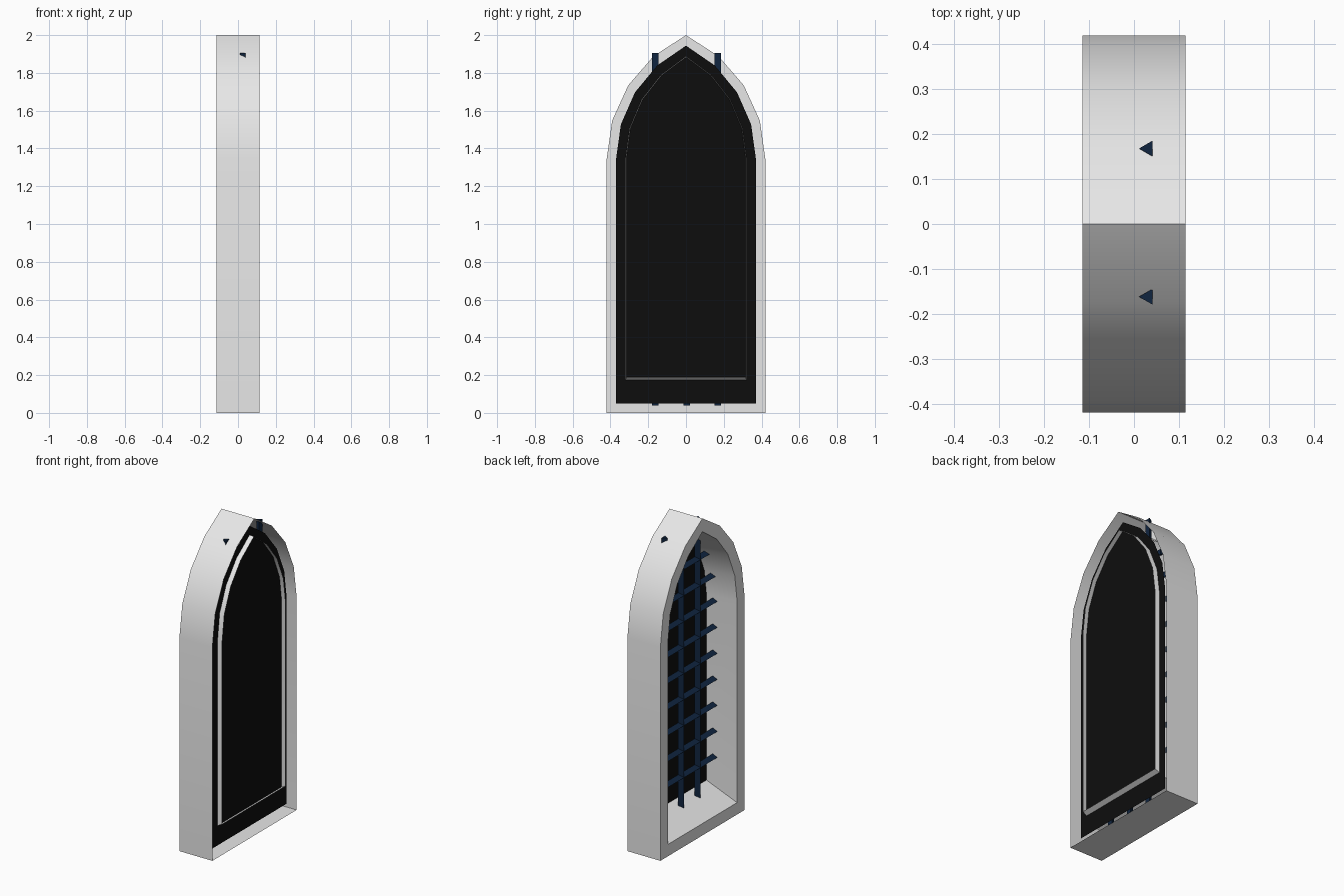
import bpy, bmesh, math

cube = bpy.data.objects.get("Cube")
if cube:
    bpy.data.objects.remove(cube, do_unlink=True)

HALF_WIDTH, HALF_DEPTH, SPRING, ARC_CENTRE = 0.42, 0.115, 1.345, 0.30
ARC_STEPS = 4


def material(name, colour):
    mat = bpy.data.materials.new(name)
    mat.use_nodes = True
    mat.diffuse_color = (*colour, 1)
    mat.node_tree.nodes["Principled BSDF"].inputs["Base Color"].default_value = (*colour, 1)
    return mat


stone = material("pale stone", (0.8, 0.8, 0.8))
glass = material("black glass", (0.004, 0.004, 0.004))
iron = material("navy iron", (0.005, 0.018, 0.05))


def arch(inset, bottom):
    """Pointed arch outline as (y, z) points, parallel to the outer one."""
    radius = HALF_WIDTH + ARC_CENTRE - inset
    apex_angle = math.acos(ARC_CENTRE / radius)
    side = [(HALF_WIDTH - inset, bottom)]
    for i in range(ARC_STEPS + 1):
        a = apex_angle * i / ARC_STEPS
        side.append((radius * math.cos(a) - ARC_CENTRE, SPRING + radius * math.sin(a)))
    return side + [(-y, z) for y, z in reversed(side[:-1])]


def mesh_object(name, bm, mat):
    mesh = bpy.data.meshes.new(name)
    bm.to_mesh(mesh)
    bm.free()
    obj = bpy.data.objects.new(name, mesh)
    bpy.context.collection.objects.link(obj)
    mesh.materials.append(mat)
    return obj


def add_loop(bm, x, inset, bottom):
    return [bm.verts.new((x, y, z)) for y, z in arch(inset, bottom)]


# Hollow frame: outer wall, flat rim, then a tapered jamb with sloping sill
bm = bmesh.new()
loops = [add_loop(bm, HALF_DEPTH, 0, 0),
         add_loop(bm, -HALF_DEPTH, 0, 0),
         add_loop(bm, -HALF_DEPTH, 0.075, 0.075),
         add_loop(bm, 0.111, 0.104, 0.19)]
for a, b in zip(loops, loops[1:]):
    for i in range(len(a)):
        j = (i + 1) % len(a)
        bm.faces.new((a[i], b[i], b[j], a[j]))
frame = mesh_object("window_frame", bm, stone)
bpy.ops.object.select_all(action="DESELECT")
frame.select_set(True)
bpy.context.view_layer.objects.active = frame
bpy.ops.object.shade_smooth_by_angle(angle=math.radians(30))

# Dark pane cutting across the jamb
bm = bmesh.new()
bm.faces.new(add_loop(bm, 0.081, 0.05, 0.05))
mesh_object("window_pane", bm, glass)


# Three-sided iron bars
def bar(name, location, length, rotation):
    bpy.ops.mesh.primitive_cylinder_add(vertices=3, radius=0.02, depth=length,
                                        location=location, rotation=rotation)
    obj = bpy.context.object
    obj.name = name
    obj.data.materials.append(iron)


low, high = 0.04, 1.905
for i, y in enumerate((-0.162, 0.003, 0.168)):
    bar(f"upright_bar_{i + 1}", (0.031, y, (low + high) / 2), high - low,
        (0, 0, math.pi / 2))

for i in range(9):
    length = 0.56 if i == 8 else 0.67
    bar(f"cross_bar_{i + 1}", (0.031, 0, 0.332 + 0.164 * i), length,
        (math.pi / 2, -math.pi / 2, 0))
